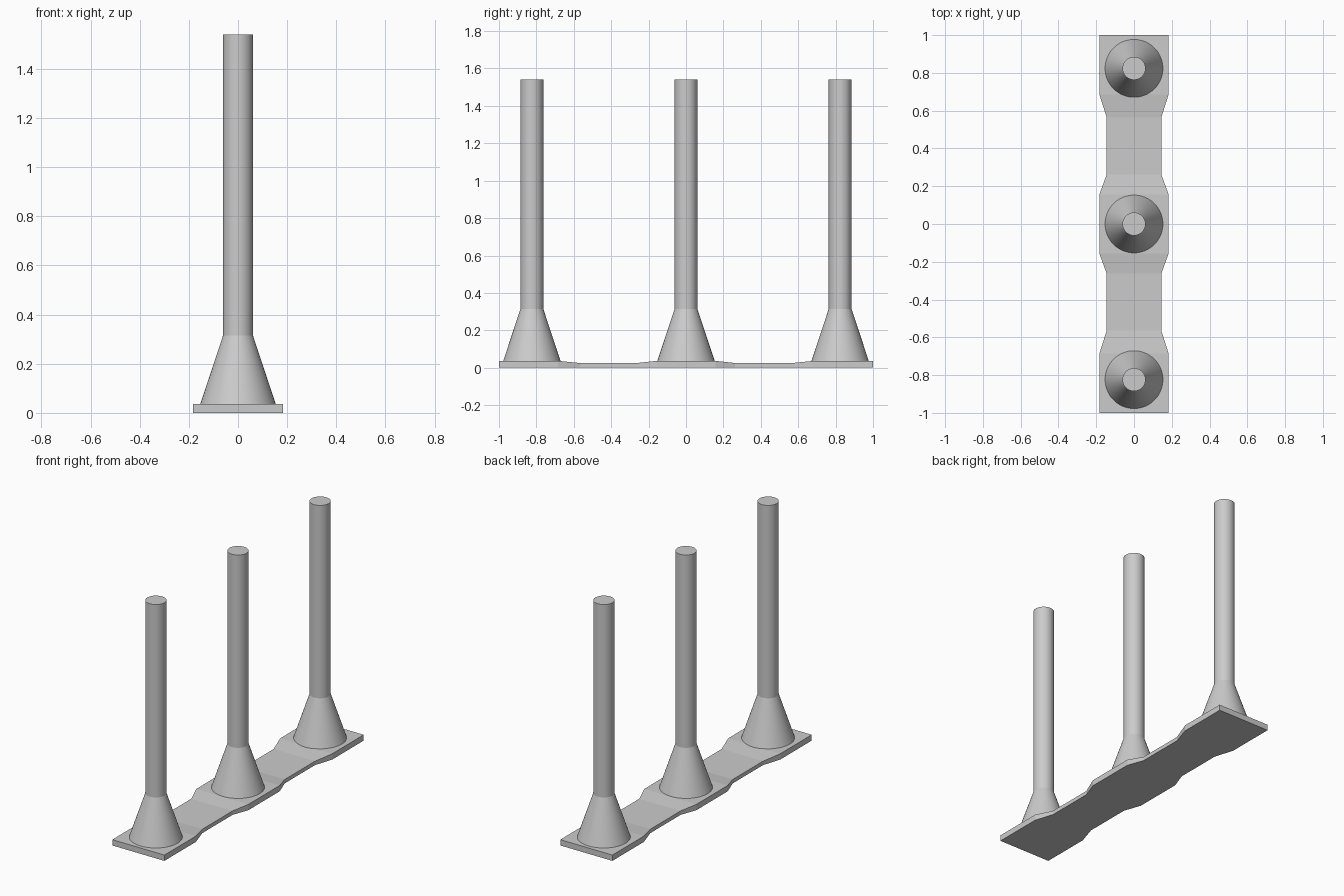
import bpy
import bmesh
import math

cube = bpy.data.objects.get("Cube")
if cube:
    bpy.data.objects.remove(cube, do_unlink=True)

grey = bpy.data.materials.new("plain_grey")
grey.use_nodes = True
grey.diffuse_color = (0.6, 0.6, 0.6, 1)
grey.node_tree.nodes["Principled BSDF"].inputs["Base Color"].default_value = (0.6, 0.6, 0.6, 1)


def make_object(name, bm):
    bmesh.ops.recalc_face_normals(bm, faces=bm.faces)
    mesh = bpy.data.meshes.new(name)
    bm.to_mesh(mesh)
    bm.free()
    mesh.materials.append(grey)
    obj = bpy.data.objects.new(name, mesh)
    bpy.context.collection.objects.link(obj)
    return obj


# Base strip: rectangular sections lofted along y, narrow and thin between posts
WIDE, NARROW = (0.183, 0.037), (0.145, 0.025)
half = [(0.157, WIDE), (0.262, NARROW), (0.565, NARROW), (0.685, WIDE), (1.0, WIDE)]
stations = [(-y, s) for y, s in reversed(half)] + half

bm = bmesh.new()
rings = []
for y, (w, h) in stations:
    rings.append([bm.verts.new(p) for p in ((-w, y, 0), (w, y, 0), (w, y, h), (-w, y, h))])
for a, b in zip(rings, rings[1:]):
    for i in range(4):
        j = (i + 1) % 4
        bm.faces.new((a[i], a[j], b[j], b[i]))
bm.faces.new(rings[0])
bm.faces.new(rings[-1])
make_object("base_strip", bm)


# Posts: a flared foot running into a straight round rod, as one lathed profile
PROFILE = [(0.153, 0.03), (0.153, 0.037), (0.061, 0.315), (0.061, 1.54)]
SIDES = 64


def make_post(name, y):
    bm = bmesh.new()
    rings = []
    for r, z in PROFILE:
        rings.append([bm.verts.new((r * math.cos(t), r * math.sin(t), z))
                      for t in (math.tau * i / SIDES for i in range(SIDES))])
    for a, b in zip(rings, rings[1:]):
        for i in range(SIDES):
            j = (i + 1) % SIDES
            bm.faces.new((a[i], a[j], b[j], b[i]))
    bm.faces.new(rings[0])
    bm.faces.new(rings[-1])
    post = make_object(name, bm)
    post.location.y = y
    bpy.ops.object.select_all(action='DESELECT')
    post.select_set(True)
    bpy.context.view_layer.objects.active = post
    bpy.ops.object.shade_smooth_by_angle(angle=math.radians(14))


for name, y in (("front_post", -0.824), ("middle_post", 0), ("back_post", 0.824)):
    make_post(name, y)
